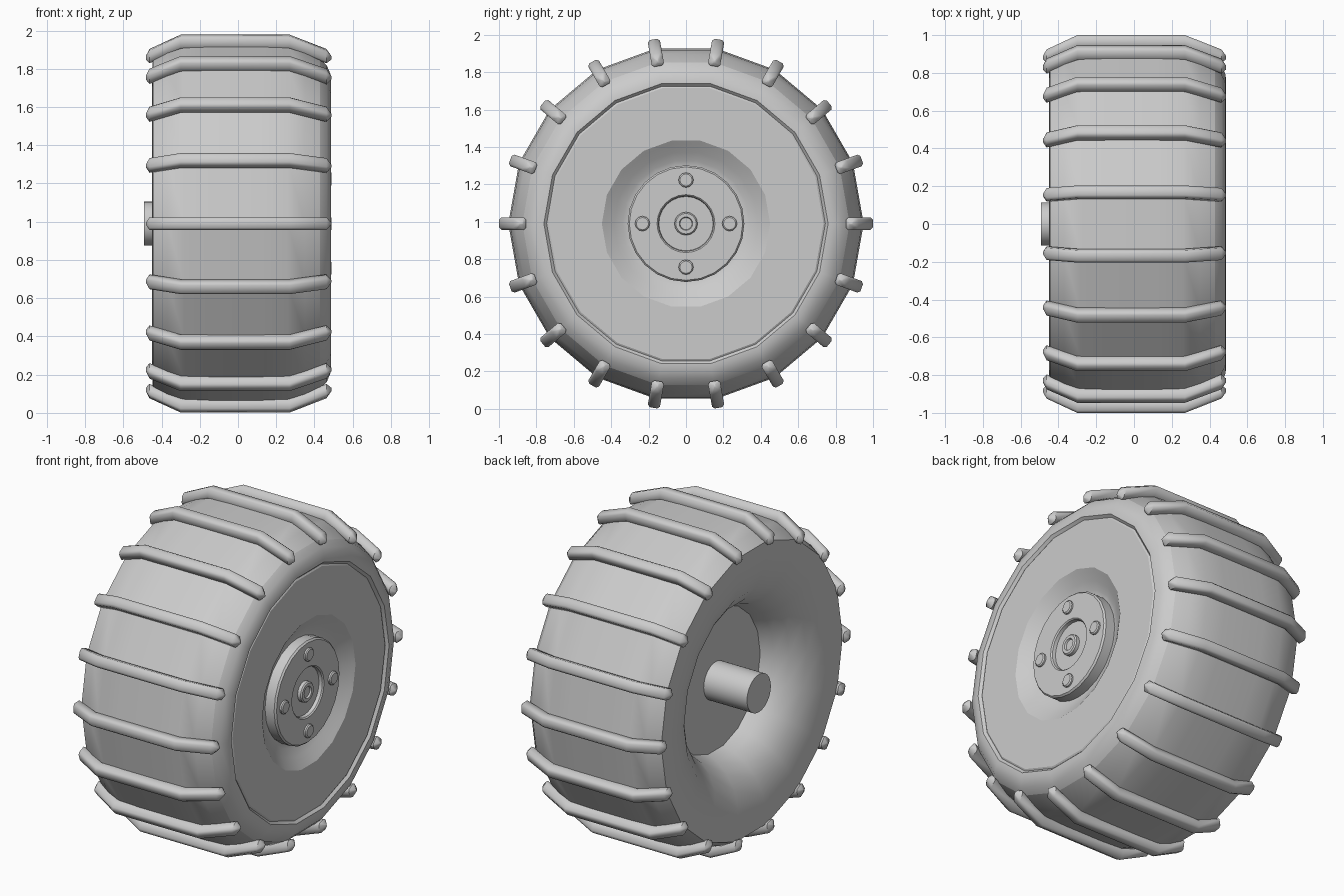
import bpy, bmesh
from math import cos, sin, pi, radians

if "Cube" in bpy.data.objects:
    bpy.data.objects.remove(bpy.data.objects["Cube"])

CZ = 0.99      # axle height
SIDES = 18     # tyre facets, one per lug


def finish(name, bm, angle):
    bmesh.ops.remove_doubles(bm, verts=bm.verts, dist=1e-5)
    bmesh.ops.recalc_face_normals(bm, faces=bm.faces)
    me = bpy.data.meshes.new(name)
    bm.to_mesh(me)
    bm.free()
    ob = bpy.data.objects.new(name, me)
    bpy.context.collection.objects.link(ob)
    for o in bpy.context.selected_objects:
        o.select_set(False)
    ob.select_set(True)
    bpy.context.view_layer.objects.active = ob
    bpy.ops.object.shade_smooth_by_angle(angle=radians(angle))
    return ob


def revolve(name, profile, n=SIDES, angle=30, y=0, z=0):
    """Spin (x, radius) points about the axle direction; radius 0 caps the end."""
    bm = bmesh.new()
    rings = []
    for x, r in profile:
        if r == 0:
            rings.append([bm.verts.new((x, y, CZ + z))] * n)
        else:
            rings.append([bm.verts.new((x, y + r * cos(2 * pi * i / n),
                                        CZ + z + r * sin(2 * pi * i / n)))
                          for i in range(n)])
    for a, b in zip(rings, rings[1:]):
        for i in range(n):
            j = (i + 1) % n
            bm.faces.new(list(dict.fromkeys((a[i], a[j], b[j], b[i]))))
    return finish(name, bm, angle)


# Faceted, slightly crowned tread, then the front sidewall
revolve("tyre_tread", [
    (-0.445, 0.875), (-0.37, 0.917), (-0.28, 0.943), (-0.15, 0.95),
    (0.13, 0.95), (0.26, 0.943), (0.35, 0.917), (0.43, 0.875)], angle=19)
revolve("front_sidewall", [
    (0.43, 0.875), (0.465, 0.84), (0.485, 0.79), (0.487, 0.76), (0.472, 0.745)])

# Rolled lip and open hollow back
revolve("back_dish", [
    (-0.445, 0.875), (-0.45, 0.80), (-0.435, 0.69), (-0.40, 0.59),
    (-0.34, 0.51), (-0.27, 0.46), (-0.20, 0.43), (-0.20, 0)])

# Front wheel disc with its round recess
revolve("wheel_disc", [
    (0.472, 0.745), (0.478, 0.735), (0.478, 0.45), (0.465, 0.43),
    (0.435, 0.385), (0.41, 0.34), (0.40, 0.31), (0.40, 0)])

# Hub plate with sunken centre
revolve("hub", [
    (0.38, 0.312), (0.462, 0.312), (0.472, 0.303), (0.472, 0.155),
    (0.465, 0.148), (0.445, 0.145), (0.445, 0)], n=24)
revolve("centre_nut", [
    (0.445, 0.062), (0.465, 0.062), (0.472, 0.055), (0.472, 0.036),
    (0.462, 0.032), (0.462, 0)], n=16)
for k in range(4):
    a = k * pi / 2
    revolve(f"hub_bolt_{k + 1}", [
        (0.465, 0.04), (0.482, 0.04), (0.488, 0.033), (0.488, 0.027),
        (0.488, 0)], n=12, y=0.233 * cos(a), z=0.233 * sin(a))

# Axle stub at the back
revolve("axle", [(-0.19, 0.115), (-0.492, 0.115), (-0.492, 0)], n=32)

# Tread lugs: sections are (x, bottom radius, top radius, half width)
SECTIONS = [(-0.482, 0.872, 0.89, 0.005), (-0.463, 0.855, 0.924, 0.033),
            (-0.30, 0.93, 1.0, 0.033), (0.27, 0.93, 1.0, 0.033),
            (0.463, 0.855, 0.924, 0.033), (0.488, 0.872, 0.89, 0.005)]
for k in range(SIDES):
    a = 2 * pi * k / SIDES
    bm = bmesh.new()
    rings = []
    for x, lo, hi, w in SECTIONS:
        c = w * 0.38
        shape = [(-w + c, lo), (w - c, lo), (w, lo + c), (w, hi - c),
                 (w - c, hi), (-w + c, hi), (-w, hi - c), (-w, lo + c)]
        rings.append([bm.verts.new((x, r * cos(a) - t * sin(a),
                                    CZ + r * sin(a) + t * cos(a)))
                      for t, r in shape])
    for p, q in zip(rings, rings[1:]):
        for i in range(8):
            j = (i + 1) % 8
            bm.faces.new((p[i], p[j], q[j], q[i]))
    bm.faces.new(rings[0])
    bm.faces.new(rings[-1])
    finish(f"tread_lug_{k + 1}", bm, 48)
